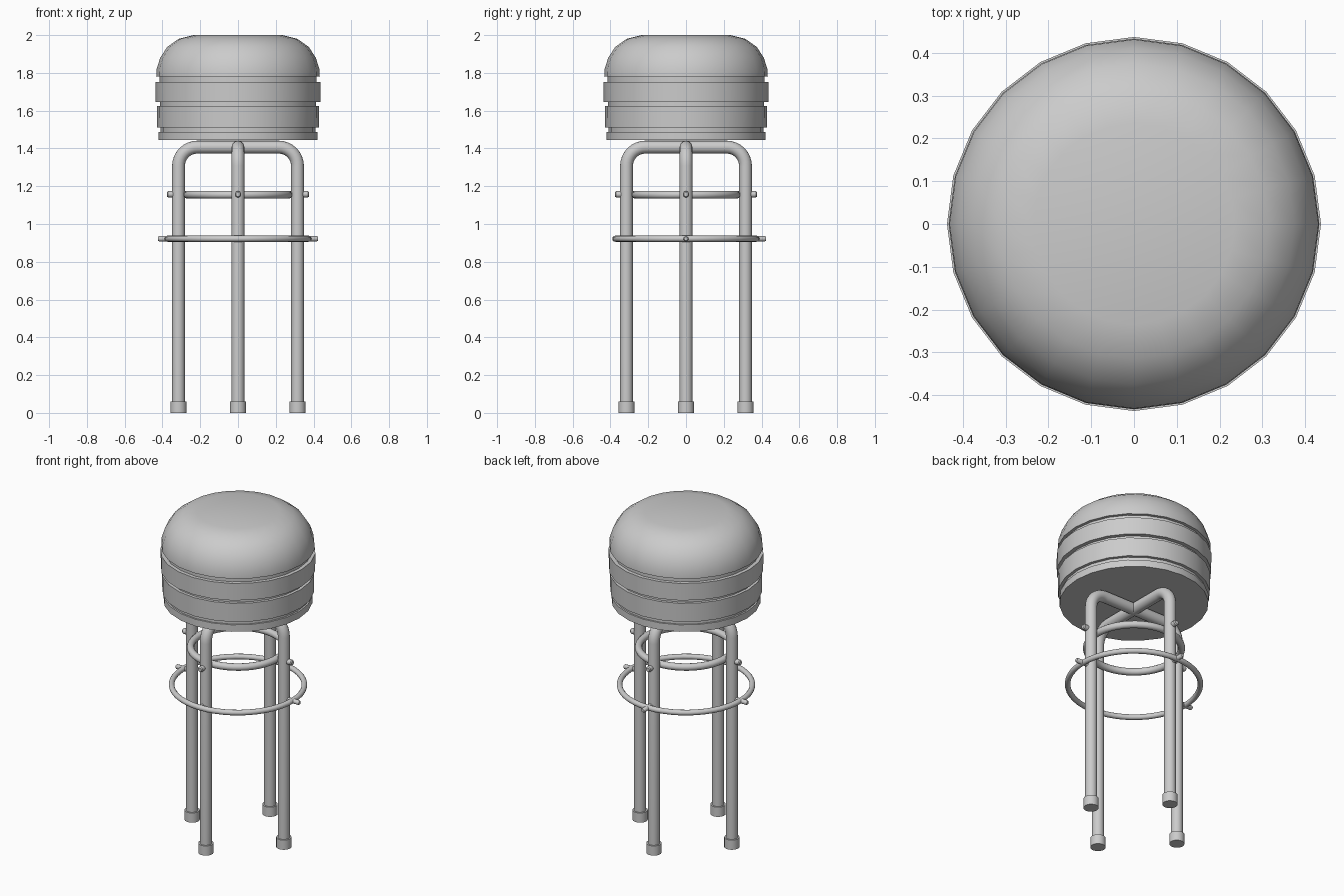
import bpy, bmesh
from math import pi, sin, cos, radians

if "Cube" in bpy.data.objects:
    bpy.data.objects.remove(bpy.data.objects["Cube"])

LEG_R = 0.315


def finish(obj, angle=35):
    bpy.ops.object.select_all(action='DESELECT')
    obj.select_set(True)
    bpy.context.view_layer.objects.active = obj
    if obj.type == 'CURVE':
        bpy.ops.object.convert(target='MESH')
        obj = bpy.context.view_layer.objects.active
    bpy.ops.object.shade_smooth_by_angle(angle=radians(angle))
    return obj


def lathe(name, profile, sides, loc=(0, 0, 0), rot=(0, 0, 0)):
    """Revolve (radius, z) points about z; both ends are capped."""
    bm = bmesh.new()
    rings = [[bm.verts.new((r * cos(2 * pi * i / sides), r * sin(2 * pi * i / sides), z))
              for i in range(sides)] for r, z in profile]
    for a, b in zip(rings, rings[1:]):
        for i in range(sides):
            j = (i + 1) % sides
            bm.faces.new((a[i], a[j], b[j], b[i]))
    bm.faces.new(rings[0])
    bm.faces.new(rings[-1])
    bmesh.ops.recalc_face_normals(bm, faces=bm.faces)
    mesh = bpy.data.meshes.new(name)
    bm.to_mesh(mesh)
    bm.free()
    obj = bpy.data.objects.new(name, mesh)
    obj.location, obj.rotation_euler = loc, rot
    bpy.context.collection.objects.link(obj)
    return finish(obj)


def ring(name, major, minor, z):
    bpy.ops.mesh.primitive_torus_add(major_radius=major, minor_radius=minor, location=(0, 0, z),
                                     major_segments=48, minor_segments=12)
    obj = bpy.context.object
    obj.name = name
    finish(obj, 60)


# Cushion and grooved bands
lathe("seat", [(0.42, 1.445), (0.42, 1.488), (0.41, 1.488), (0.41, 1.51),
               (0.428, 1.51), (0.43, 1.626), (0.412, 1.626), (0.412, 1.647),
               (0.436, 1.647), (0.437, 1.753), (0.415, 1.753), (0.415, 1.78),
               (0.433, 1.78), (0.431, 1.82), (0.412, 1.88), (0.375, 1.937),
               (0.315, 1.98), (0.235, 2.0)], 24)

# Two crossed bent-tube leg frames
bend, top = 0.1, 1.407
right = [(LEG_R - bend + bend * cos(a), top - bend + bend * sin(a))
         for a in [pi / 2 * k / 8 for k in range(9)]]
path = [(LEG_R, 0.03)] + right + [(-x, z) for x, z in reversed(right)] + [(-LEG_R, 0.03)]
for k, name in enumerate(("side_leg_frame", "front_back_leg_frame")):
    curve = bpy.data.curves.new(name, 'CURVE')
    curve.dimensions = '3D'
    curve.bevel_depth = 0.034
    curve.bevel_resolution = 6
    curve.use_fill_caps = True
    spline = curve.splines.new('POLY')
    spline.points.add(len(path) - 1)
    for p, (x, z) in zip(spline.points, path):
        p.co = (x, 0, z, 1)
    obj = bpy.data.objects.new(name, curve)
    obj.rotation_euler.z = k * pi / 2
    bpy.context.collection.objects.link(obj)
    finish(obj, 40)

# Brace ring inside the legs, foot ring outside
ring("brace_ring", 0.267, 0.021, 1.155)
ring("foot_ring", 0.374, 0.016, 0.922)


def bolt(name, start, end, r, z, a):
    """Round-ended bolt pointing outward at angle a."""
    lathe(name, [(r, start), (r, end - 0.006), (r * 0.7, end)], 12,
          (0, 0, z), (0, pi / 2, a))


# Feet and bolts at each leg
for k, side in enumerate(("right", "back", "left", "front")):
    a = k * pi / 2
    lathe(side + "_foot_cap", [(0.043, 0), (0.043, 0.06)], 20,
          (LEG_R * cos(a), LEG_R * sin(a), 0))
    bolt(side + "_brace_bolt", 0.27, 0.376, 0.017, 1.157, a)
    if side != "front":
        bolt(side + "_ring_bolt", 0.32, 0.424, 0.014, 0.922, a)
# The front foot ring joint has only a short hidden pin
bolt("front_ring_pin", 0.32, 0.375, 0.012, 0.922, 3 * pi / 2)
